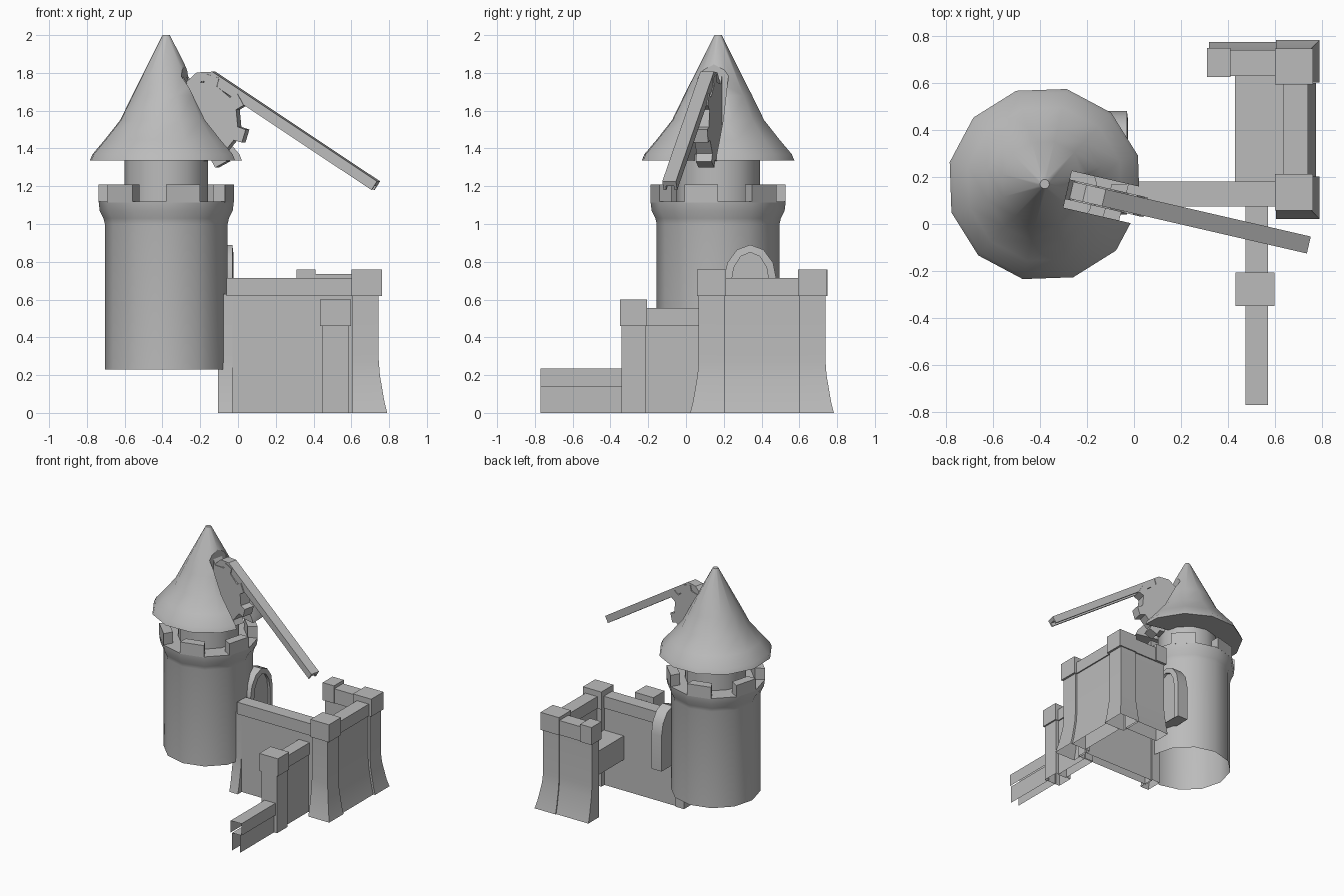
import bpy, bmesh
from math import sin, cos, radians, pi
from mathutils import Vector

cube = bpy.data.objects.get("Cube")
if cube:
    bpy.data.objects.remove(cube, do_unlink=True)

stone = bpy.data.materials.new("stone_grey")
stone.use_nodes = True
stone.diffuse_color = (0.5, 0.5, 0.5, 1)
stone.node_tree.nodes["Principled BSDF"].inputs["Base Color"].default_value = (0.5, 0.5, 0.5, 1)

AXIS = Vector((-0.38, 0.17, 0))      # tower axis
ALONG = Vector((cos(radians(-13)), sin(radians(-13)), 0))   # machine direction
ACROSS = Vector((-ALONG.y, ALONG.x, 0))


def shade(ob):
    bpy.ops.object.select_all(action='DESELECT')
    ob.select_set(True)
    bpy.context.view_layer.objects.active = ob
    bpy.ops.object.shade_smooth_by_angle(angle=radians(35))


def loft(name, rings, start=True, end=True):
    """Skin closed rings of points, optionally capping the two ends."""
    bm = bmesh.new()
    loops = [[bm.verts.new(p) for p in ring] for ring in rings]
    n = len(loops[0])
    for a, b in zip(loops, loops[1:]):
        for i in range(n):
            j = (i + 1) % n
            bm.faces.new((a[i], a[j], b[j], b[i]))
    if start:
        bm.faces.new(loops[0][::-1])
    if end:
        bm.faces.new(loops[-1])
    bmesh.ops.recalc_face_normals(bm, faces=bm.faces)
    me = bpy.data.meshes.new(name)
    bm.to_mesh(me)
    bm.free()
    me.materials.append(stone)
    ob = bpy.data.objects.new(name, me)
    bpy.context.collection.objects.link(ob)
    shade(ob)
    return ob


def circle(r, z, turn=0, n=12):
    return [AXIS + Vector((r * cos(radians(turn) + 2 * pi * i / n),
                           r * sin(radians(turn) + 2 * pi * i / n), z)) for i in range(n)]


def rect(x0, x1, y0, y1, z):
    return [(x0, y0, z), (x1, y0, z), (x1, y1, z), (x0, y1, z)]


def box(name, x0, x1, y0, y1, z0, z1, bottom=True):
    return loft(name, [rect(x0, x1, y0, y1, z) for z in (z0, z1)], start=bottom)


def flared(name, x0, x1, y0, y1, top, sides):
    """Wall block whose foot spreads outwards on the sides given."""
    rings = []
    for z, d in ((0, 0.045), (0.06, 0.03), (0.2, 0.006), (0.28, 0), (top, 0)):
        rings.append(rect(x0 - d * ("w" in sides), x1 + d * ("e" in sides),
                          y0 - d * ("s" in sides), y1 + d * ("n" in sides), z))
    return loft(name, rings, start=False)


def local(u, v, z):
    return AXIS + ALONG * u + ACROSS * v + Vector((0, 0, z))


# Round tower with corbelled parapet
loft("tower_body", [circle(r, z) for r, z in
     ((0.325, 0.23), (0.325, 1.0), (0.332, 1.03), (0.352, 1.07), (0.358, 1.12), (0.28, 1.12))],
     start=False)
loft("tower_neck", [circle(0.222, z) for z in (1.1, 1.37)])
for k in range(6):
    a0 = radians(30 + 60 * k)
    a1 = a0 + radians(30)
    plan = [(0.358, a0), (0.358, a1), (0.285, a1), (0.285, a0)]
    loft("merlon_%d" % (k + 1), [[AXIS + Vector((r * cos(a), r * sin(a), z)) for r, a in plan]
                                 for z in (1.115, 1.21)])

# Bell-shaped roof with a slot for the wheel
roof = loft("tower_roof", [circle(r, z, 17) for r, z in
            ((0.415, 1.335), (0.4, 1.37), (0.335, 1.445), (0.25, 1.55), (0.185, 1.68), (0.02, 2.0))])
cutter = loft("slot_cutter", [[local(u, v, z) for u, v in
              ((0.1, -0.08), (0.6, -0.08), (0.6, 0.08), (0.1, 0.08))] for z in (1.25, 1.95)])
cutter.hide_render = True
slot = roof.modifiers.new("slot", 'BOOLEAN')
slot.operation = 'DIFFERENCE'
slot.object = cutter
bpy.ops.object.select_all(action='DESELECT')
bpy.context.view_layer.objects.active = roof
roof.select_set(True)
bpy.ops.object.modifier_apply(modifier="slot")
bpy.data.objects.remove(cutter, do_unlink=True)
shade(roof)

# Toothed wheel
outline = []
for k in range(8):
    mid = -17 + 45 * k
    for off, r in ((-10, 0.212), (-8, 0.257), (8, 0.257), (10, 0.212)):
        a = radians(mid + off)
        outline.append((0.188 + r * cos(a), 1.54 + r * sin(a)))
loft("toothed_wheel", [[local(u, v, z) for u, z in outline] for v in (-0.043, 0.043)])

# Long bent arm, a channel open underneath
path = [(0.125, 1.725), (0.185, 1.78), (0.246, 1.785), (1.14, 1.205)]
section = [(-0.037, 0.025), (0.037, 0.025), (0.037, -0.03), (0.022, -0.03),
           (0.022, -0.005), (-0.022, -0.005), (-0.022, -0.03), (-0.037, -0.03)]
rings = []
for i, (u, z) in enumerate(path):
    before, after = path[max(i - 1, 0)], path[min(i + 1, 3)]
    d = Vector((after[0] - before[0], after[1] - before[1])).normalized()
    rings.append([local(u - d.y * n, v, z + d.x * n) for v, n in section])
loft("long_arm", rings)

# Arched doorway on the tower's inner side
def arch(w, z0, spring, top):
    pts = [(-w, z0), (w, z0)]
    pts += [(w * cos(pi * i / 6), spring + (top - spring) * sin(pi * i / 6)) for i in range(7)]
    return [(0.34 + y, z) for y, z in pts]


outer, inner = arch(0.14, 0.42, 0.7, 0.89), arch(0.1, 0.42, 0.69, 0.85)
loft("door_frame", [[(x, y, z) for y, z in ring] for x, ring in
     ((-0.12, outer), (-0.03, outer), (-0.025, inner), (-0.045, inner))])

# Front curtain wall and its end post
flared("front_wall", -0.04, 0.62, 0.09, 0.165, 0.63, "")
box("front_wall_cap", -0.06, 0.61, 0.075, 0.18, 0.62, 0.715)
flared("front_wall_end_post", -0.105, -0.03, 0.085, 0.175, 0.63, "s")

# East and rear curtain walls
flared("east_wall", 0.645, 0.73, 0.2, 0.6, 0.63, "e")
box("east_wall_cap", 0.635, 0.74, 0.19, 0.61, 0.62, 0.715)
flared("rear_wall", 0.32, 0.62, 0.64, 0.73, 0.63, "n")
box("rear_wall_cap", 0.315, 0.62, 0.63, 0.74, 0.62, 0.735)
box("rear_wall_end_cap", 0.31, 0.41, 0.625, 0.75, 0.62, 0.76)

# Corner posts with square caps
for name, y, sides in (("front", 0.135, "es"), ("rear", 0.67, "en")):
    flared(name + "_corner_post", 0.605, 0.745, y - 0.068, y + 0.068, 0.63, sides)
    box(name + "_corner_cap", 0.6, 0.762, y - 0.077, y + 0.077, 0.62, 0.76)

# Inner walkway
box("walkway", 0.43, 0.65, 0.17, 0.64, 0.25, 0.44)

# South spur wall with its post, stepping down to a low wall
box("spur_wall", 0.485, 0.56, -0.22, 0.1, 0, 0.47, bottom=False)
box("spur_wall_cap", 0.475, 0.57, -0.22, 0.09, 0.46, 0.555)
box("spur_post", 0.445, 0.585, -0.342, -0.212, 0, 0.47, bottom=False)
box("spur_post_cap", 0.433, 0.597, -0.35, -0.207, 0.46, 0.6)


def channel(name, x0, x1, z0, z1):
    # low wall piece, hollow and open below and at its far end
    bm = bmesh.new()
    a, b = -0.77, -0.33
    strips = [[bm.verts.new((x, y, z)) for x, z in ((x0, z0), (x0, z1), (x1, z1), (x1, z0))]
              for y in (a, b)]
    for i in range(3):
        bm.faces.new((strips[0][i], strips[1][i], strips[1][i + 1], strips[0][i + 1]))
    me = bpy.data.meshes.new(name)
    bm.to_mesh(me)
    bm.free()
    me.materials.append(stone)
    bpy.context.collection.objects.link(bpy.data.objects.new(name, me))


channel("low_wall", 0.487, 0.558, 0, 0.14)
channel("low_wall_cap", 0.475, 0.57, 0.14, 0.235)
